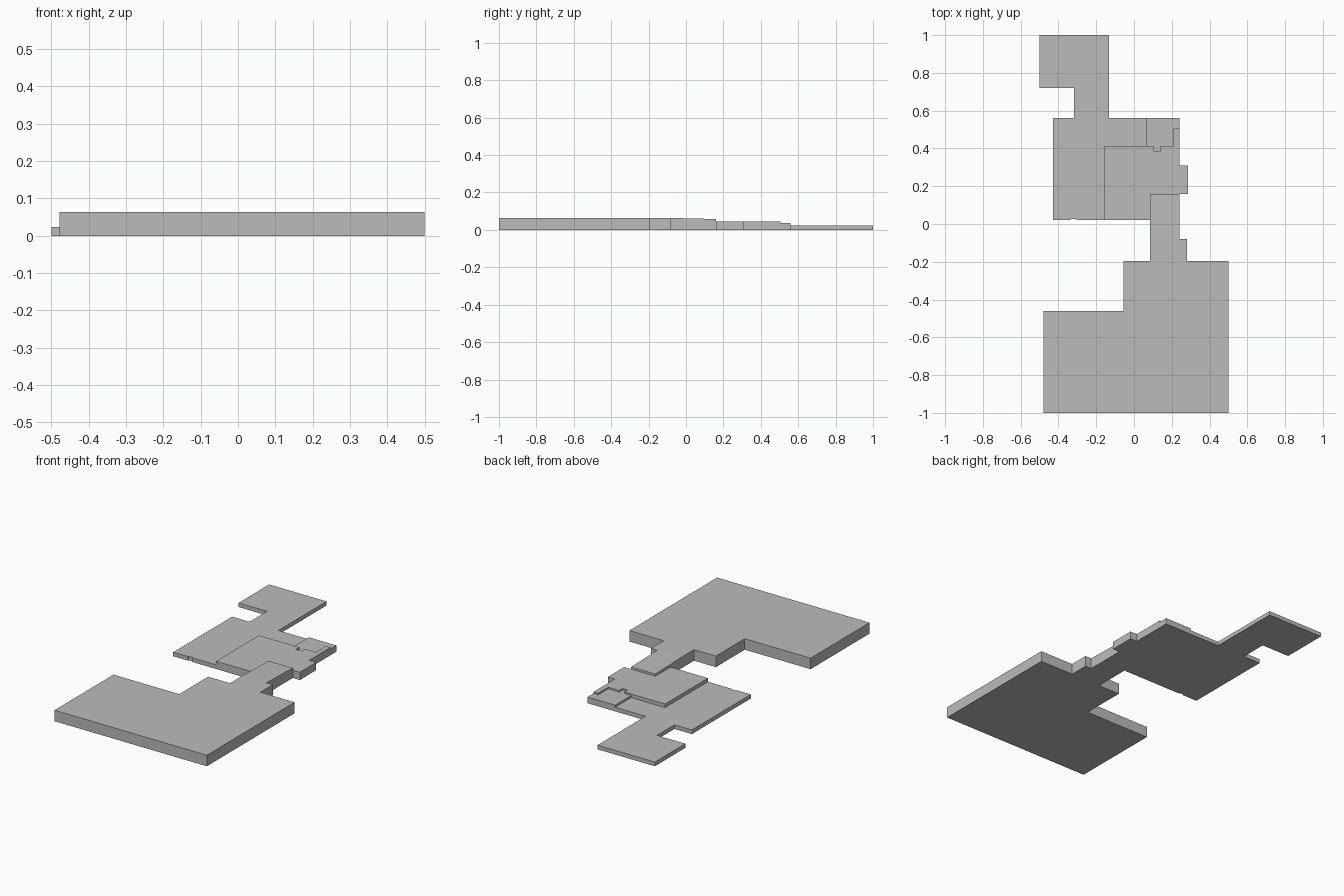
import bpy
import bmesh

cube = bpy.data.objects.get("Cube")
if cube:
    bpy.data.objects.remove(cube, do_unlink=True)

grey = bpy.data.materials.new("plain grey")
grey.use_nodes = True
colour = (0.5, 0.5, 0.5, 1)
grey.diffuse_color = colour
grey.node_tree.nodes["Principled BSDF"].inputs["Base Color"].default_value = colour


def slab(name, outline, height, end_height=None):
    """Extrude an outline up from the ground; optionally slope its top along y."""
    bm = bmesh.new()
    base = bm.faces.new([bm.verts.new((x, y, 0)) for x, y in outline])
    result = bmesh.ops.extrude_face_region(bm, geom=[base], use_keep_orig=True)
    start = min(y for x, y in outline)
    length = max(y for x, y in outline) - start
    rise = 0 if end_height is None else end_height - height
    for v in result["geom"]:
        if isinstance(v, bmesh.types.BMVert):
            v.co.z = height + rise * (v.co.y - start) / length
    bmesh.ops.recalc_face_normals(bm, faces=bm.faces)
    mesh = bpy.data.meshes.new(name)
    bm.to_mesh(mesh)
    bm.free()
    mesh.materials.append(grey)
    obj = bpy.data.objects.new(name, mesh)
    bpy.context.collection.objects.link(obj)
    return obj


# Shared wall lines and floor levels
east, west, north, south = 0.24, -0.43, 0.56, 0.02
step_x, step_y = -0.155, 0.413
hall_x = 0.085
low, nook, middle, high = 0.024, 0.036, 0.045, 0.064

# Large front room with the start of the corridor and its side bump
slab("front_room", [
    (-0.478, -1), (0.5, -1), (0.5, -0.195), (0.28, -0.195), (0.28, -0.08),
    (hall_x, -0.08), (hall_x, -0.195), (-0.055, -0.195), (-0.055, -0.46),
    (-0.478, -0.46)], high)

# Gently sloping corridor
slab("corridor", [(hall_x, -0.08), (east, -0.08), (east, 0.16), (hall_x, 0.16)],
     high, 0.058)

# Raised middle room with a side bay, corner tab and doorway notch
slab("middle_room", [
    (step_x, south), (hall_x, south), (hall_x, 0.16), (0.285, 0.16),
    (0.285, 0.31), (east, 0.31), (east, 0.505), (0.21, 0.505),
    (0.21, step_y), (0.14, step_y), (0.14, 0.383), (0.105, 0.383),
    (0.105, step_y), (step_x, step_y)], middle)

# Small corner room reaching into the notch
slab("corner_room", [
    (0.063, step_y), (0.105, step_y), (0.105, 0.383), (0.14, 0.383),
    (0.14, step_y), (0.21, step_y), (0.21, 0.505), (east, 0.505),
    (east, north), (0.063, north)], nook)

# Low rear hall and back room joined by a neck
slab("rear_hall", [
    (west, south), (-0.335, south), (-0.335, 0.026), (-0.305, 0.026),
    (-0.305, south), (step_x, south), (step_x, step_y), (0.063, step_y),
    (0.063, north), (-0.132, north), (-0.132, 1), (-0.5, 1), (-0.5, 0.72),
    (-0.318, 0.72), (-0.318, north), (west, north)], low)
